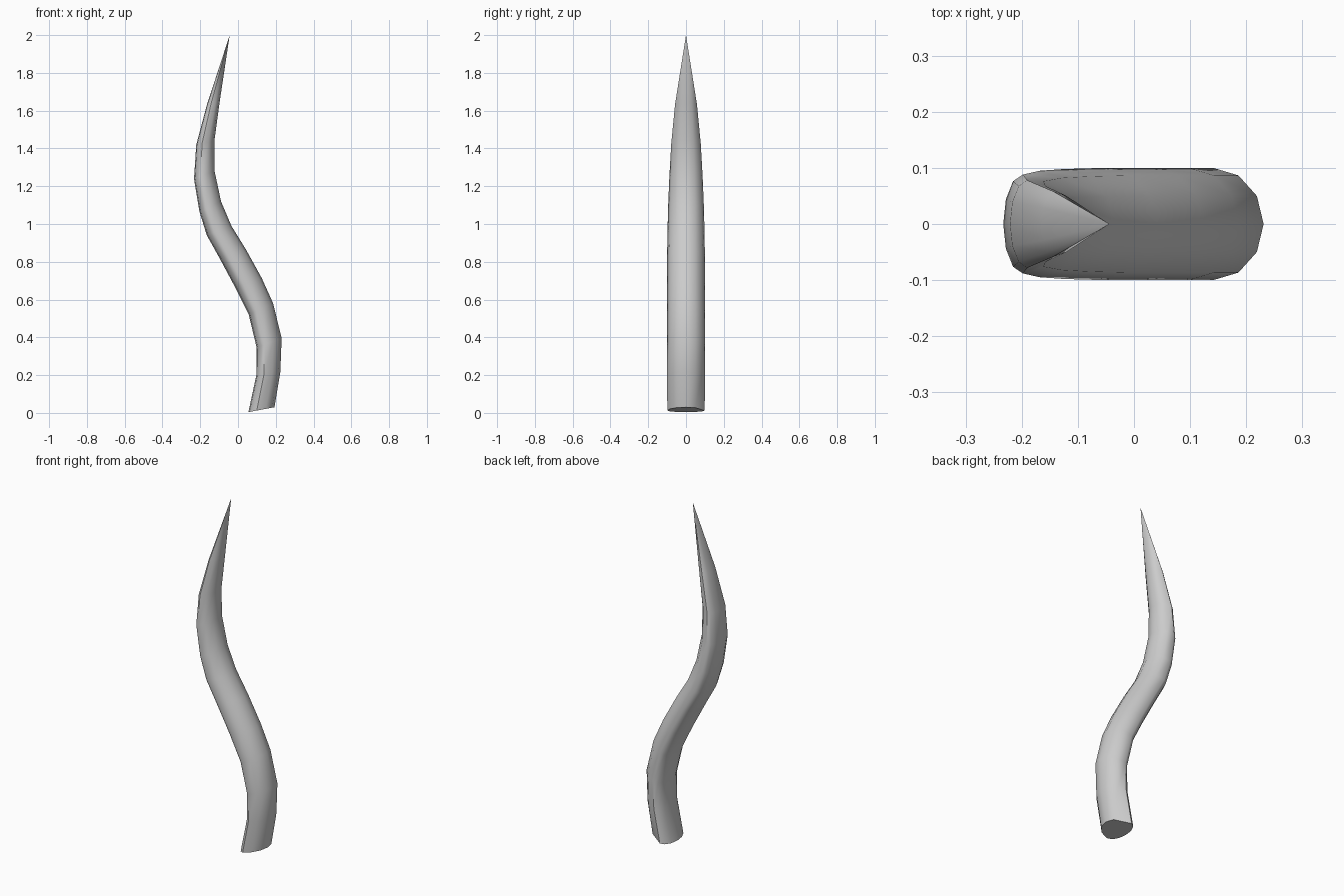
import bpy, bmesh, math

if "Cube" in bpy.data.objects:
    bpy.data.objects.remove(bpy.data.objects["Cube"])

# Stations along the horn: left edge (x, z), right edge (x, z), half depth in y
STATIONS = [
    (.055, .004, .193, .03, .099),
    (.097, .20, .224, .215, .1),
    (.099, .345, .231, .395, .1),
    (.057, .52, .186, .58, .1),
    (-.015, .665, .125, .715, .1),
    (-.098, .82, .042, .865, .1),
    (-.165, .94, -.035, .99, .098),
    (-.204, 1.065, -.09, 1.12, .095),
    (-.233, 1.24, -.124, 1.28, .088),
    (-.221, 1.42, -.125, 1.44, .078),
    (-.165, 1.63, -.098, 1.64, .058),
]
TIP = (-.044, 0, 2.0)
SIDES = 12
OFFSET = .32  # widest point of the egg-shaped section, from left to right

bm = bmesh.new()


def ring(x0, z0, x1, z1, depth):
    verts = []
    for i in range(SIDES):
        a = math.tau * i / SIDES
        c = math.cos(a)
        t = OFFSET + c * ((1 - OFFSET) if c > 0 else OFFSET)
        verts.append(bm.verts.new((x0 + (x1 - x0) * t, depth * math.sin(a),
                                   z0 + (z1 - z0) * t)))
    return verts


# Curved body
rings = [ring(*s) for s in STATIONS]
for low, high in zip(rings, rings[1:]):
    for i in range(SIDES):
        j = (i + 1) % SIDES
        bm.faces.new((low[i], low[j], high[j], high[i]))

# Pointed tip and flat base
tip = bm.verts.new(TIP)
for i in range(SIDES):
    bm.faces.new((rings[-1][i], rings[-1][(i + 1) % SIDES], tip))
bm.faces.new(list(reversed(rings[0])))

# Cut corner on the back of the base
bmesh.ops.pointmerge(bm, verts=[rings[0][2], rings[0][3]], merge_co=rings[0][3].co.copy())
bmesh.ops.recalc_face_normals(bm, faces=bm.faces)

mesh = bpy.data.meshes.new("curved_horn")
bm.to_mesh(mesh)
bm.free()
horn = bpy.data.objects.new("curved_horn", mesh)
bpy.context.collection.objects.link(horn)
bpy.context.view_layer.objects.active = horn
horn.select_set(True)
bpy.ops.object.shade_smooth_by_angle(angle=math.radians(50))
